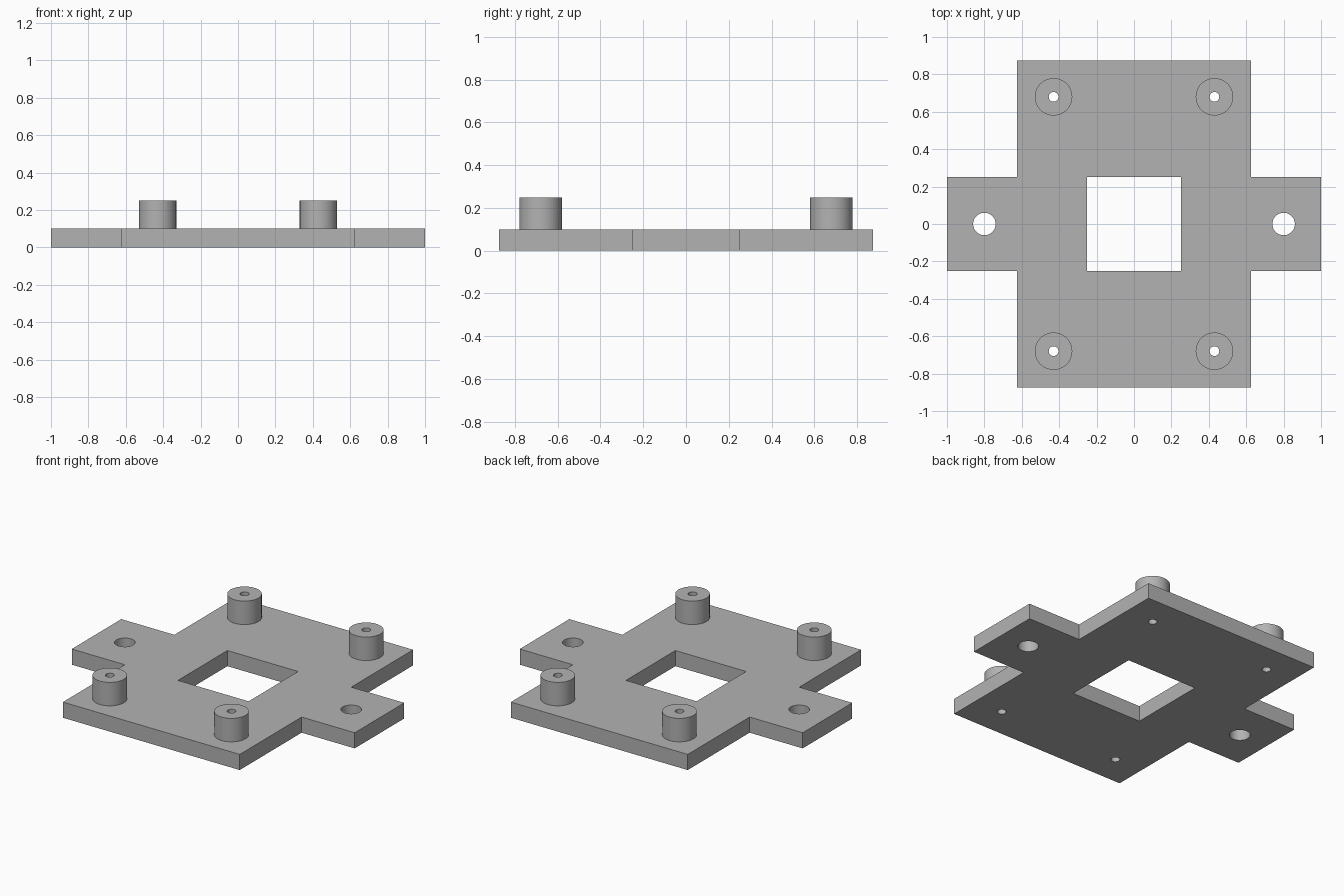
import bpy
import bmesh
import math

cube = bpy.data.objects.get("Cube")
if cube:
    bpy.data.objects.remove(cube, do_unlink=True)

THICK, TOP = 0.10, 0.25
POST_X, POST_Y, TAB_X = 0.43, 0.68, 0.80

grey = bpy.data.materials.new("plain grey")
grey.use_nodes = True
grey.diffuse_color = (0.45, 0.45, 0.45, 1)
grey.node_tree.nodes["Principled BSDF"].inputs["Base Color"].default_value = grey.diffuse_color


def prism(name, outline, z0, z1):
    """Extrude a flat outline between two heights."""
    bm = bmesh.new()
    face = bm.faces.new([bm.verts.new((x, y, z0)) for x, y in outline])
    top = bmesh.ops.extrude_face_region(bm, geom=[face])["geom"]
    verts = [v for v in top if isinstance(v, bmesh.types.BMVert)]
    bmesh.ops.translate(bm, verts=verts, vec=(0, 0, z1 - z0))
    bmesh.ops.recalc_face_normals(bm, faces=bm.faces)
    mesh = bpy.data.meshes.new(name)
    bm.to_mesh(mesh)
    bm.free()
    mesh.materials.append(grey)
    obj = bpy.data.objects.new(name, mesh)
    bpy.context.collection.objects.link(obj)
    return obj


def circle(x, y, r, n=64):
    return [(x + r * math.cos(math.tau * i / n), y + r * math.sin(math.tau * i / n))
            for i in range(n)]


def combine(target, tool, operation):
    """Apply a boolean and discard its tool."""
    mod = target.modifiers.new(operation.title(), 'BOOLEAN')
    mod.operation = operation
    mod.solver = 'EXACT'
    mod.object = tool
    tool.hide_render = True
    bpy.context.view_layer.objects.active = target
    bpy.ops.object.modifier_apply(modifier=mod.name)
    bpy.data.objects.remove(tool, do_unlink=True)


# Cross-shaped base plate: mirrored half outline
half = [(0.625, -0.875), (0.625, -0.25), (1, -0.25),
        (1, 0.25), (0.625, 0.25), (0.625, 0.875)]
plate = prism("mounting_plate", half + [(-x, y) for x, y in reversed(half)], 0, THICK)

# Four round standoffs, each with a screw hole through the plate
corners = [(sx * POST_X, sy * POST_Y) for sx in (-1, 1) for sy in (-1, 1)]
for x, y in corners:
    combine(plate, prism("standoff", circle(x, y, 0.1), THICK / 2, TOP), 'UNION')
for x, y in corners:
    combine(plate, prism("screw_hole", circle(x, y, 0.026, 32), -0.1, 0.4), 'DIFFERENCE')

# Square centre opening and the mounting holes in the side tabs
square = [(-0.25, -0.25), (0.25, -0.25), (0.25, 0.25), (-0.25, 0.25)]
combine(plate, prism("centre_opening", square, -0.1, 0.4), 'DIFFERENCE')
for side in (-1, 1):
    combine(plate, prism("tab_hole", circle(side * TAB_X, 0, 0.06), -0.1, 0.4), 'DIFFERENCE')

# Smooth round walls, crisp edges
bpy.ops.object.select_all(action='DESELECT')
plate.select_set(True)
bpy.context.view_layer.objects.active = plate
bpy.ops.object.shade_smooth_by_angle(angle=math.radians(30))
